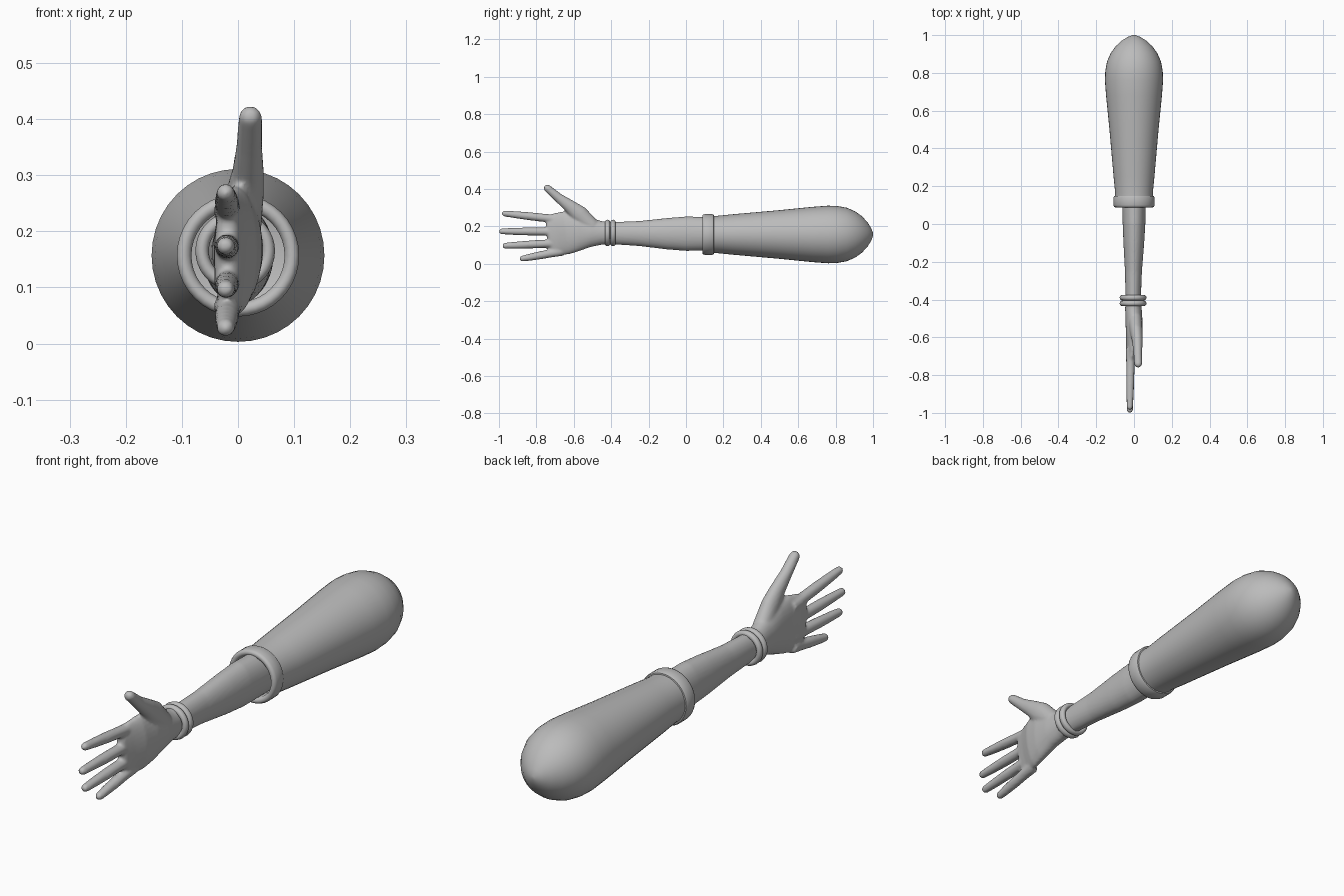
import bpy, bmesh, math
from mathutils import Vector

if "Cube" in bpy.data.objects:
    bpy.data.objects.remove(bpy.data.objects["Cube"], do_unlink=True)

AXIS_Z = 0.157
grey = bpy.data.materials.new("plain grey")
grey.use_nodes = True
colour = (0.5, 0.5, 0.5, 1)
grey.diffuse_color = colour
grey.node_tree.nodes["Principled BSDF"].inputs["Base Color"].default_value = colour


def finish(name, bm, angle=50):
    """Turn a bmesh into a smooth shaded object."""
    bmesh.ops.recalc_face_normals(bm, faces=bm.faces)
    mesh = bpy.data.meshes.new(name)
    bm.to_mesh(mesh)
    bm.free()
    mesh.materials.append(grey)
    ob = bpy.data.objects.new(name, mesh)
    bpy.context.collection.objects.link(ob)
    bpy.ops.object.select_all(action='DESELECT')
    ob.select_set(True)
    bpy.context.view_layer.objects.active = ob
    bpy.ops.object.shade_smooth_by_angle(angle=math.radians(angle))
    return ob


def bridge(bm, a, b):
    for i in range(len(a)):
        j = (i + 1) % len(a)
        bm.faces.new((a[i], a[j], b[j], b[i]))


def lathe(name, profile, sides=40, closed=False):
    """Revolve (y, radius) points about the arm axis."""
    bm = bmesh.new()
    rings = []
    for y, r in profile:
        rings.append([bm.verts.new((r * math.cos(t), y, AXIS_Z + r * math.sin(t)))
                      for t in (2 * math.pi * i / sides for i in range(sides))])
    for a, b in zip(rings, rings[1:]):
        bridge(bm, a, b)
    if closed:
        bridge(bm, rings[-1], rings[0])
    else:
        bm.faces.new(rings[0])
        bm.faces.new(rings[-1])
    return finish(name, bm)


def limb(bm, path, sides=24):
    """Round-tipped tube through (x, y, z, half width, half height) points."""
    pts = [(Vector(p[:3]), p[3], p[4]) for p in path]
    rings = []
    for i, (c, w, h) in enumerate(pts):
        t = pts[min(i + 1, len(pts) - 1)][0] - pts[max(i - 1, 0)][0]
        t.x = 0
        t.normalize()
        rings.append((c, t, w, h))
    c, t, w, h = rings[-1]
    for k in (0.4, 0.8, 1.15, 1.45):
        rings.append((c + t * w * math.sin(k), t, w * math.cos(k), h * math.cos(k)))
    loops = []
    for c, t, w, h in rings:
        n = Vector((0, -t.z, t.y))
        loops.append([bm.verts.new(c + Vector((w * math.cos(a), 0, 0)) + n * h * math.sin(a))
                      for a in (2 * math.pi * i / sides for i in range(sides))])
    for a, b in zip(loops, loops[1:]):
        bridge(bm, a, b)
    bm.faces.new(loops[0])
    bm.faces.new(loops[-1])


# Puffed sleeve with a hollow opening
lathe("sleeve", [(0.25, 0.05), (0.24, 0.084), (0.11, 0.086), (0.11, 0.1), (0.17, 0.1),
                 (0.25, 0.108), (0.5, 0.13), (0.68, 0.148), (0.76, 0.154), (0.81, 0.152),
                 (0.86, 0.143), (0.905, 0.123), (0.94, 0.098), (0.97, 0.066),
                 (0.99, 0.034), (1.0, 0.008)])

# Cuff band
lathe("cuff", [(0.1, 0.083), (0.09, 0.088), (0.087, 0.097), (0.09, 0.105), (0.1, 0.109),
               (0.14, 0.109), (0.148, 0.105), (0.15, 0.095), (0.148, 0.083)], closed=True)

# Twin wrist bangles
for side, y in (("front", -0.42), ("back", -0.39)):
    bm = bmesh.new()
    rows = []
    for i in range(36):
        a = 2 * math.pi * i / 36
        row = []
        for j in range(12):
            b = 2 * math.pi * j / 12
            r = 0.059 + 0.012 * math.cos(b)
            row.append(bm.verts.new((-0.005 + r * math.cos(a), y + 0.014 * math.sin(b),
                                     0.165 + r * math.sin(a))))
        rows.append(row)
    for i in range(36):
        bridge(bm, rows[i - 1], rows[i])
    finish(side + "_bangle", bm)

# Forearm, wrist and palm
bm = bmesh.new()
limb(bm, [(0, 0.2, 0.16, 0.064, 0.088), (0, 0, 0.161, 0.06, 0.092),
          (-0.001, -0.1, 0.161, 0.055, 0.084), (-0.003, -0.25, 0.162, 0.045, 0.067),
          (-0.004, -0.38, 0.164, 0.041, 0.06), (-0.003, -0.45, 0.165, 0.044, 0.063),
          (0, -0.51, 0.167, 0.045, 0.078), (0, -0.58, 0.17, 0.043, 0.105),
          (-0.004, -0.64, 0.166, 0.038, 0.116), (-0.014, -0.69, 0.158, 0.029, 0.114),
          (-0.018, -0.72, 0.153, 0.024, 0.108)], sides=32)

# Thumb
limb(bm, [(0.005, -0.5, 0.2, 0.036, 0.04), (0.012, -0.57, 0.265, 0.034, 0.047),
          (0.018, -0.62, 0.307, 0.028, 0.035), (0.02, -0.68, 0.352, 0.023, 0.025),
          (0.022, -0.74, 0.403, 0.021, 0.02)])

# Fingers: root height, tip reach, tip height
for root, reach, tip in ((0.235, -0.985, 0.269), (0.172, -1.0, 0.174),
                         (0.112, -0.982, 0.097), (0.068, -0.89, 0.028)):
    path = []
    for f, w in ((0, 0.025), (0.3, 0.022), (0.55, 0.0215), (0.8, 0.019), (1, 0.016)):
        end = reach + 0.016
        path.append((-0.018 - 0.004 * f, -0.66 + (end + 0.66) * f,
                     root + (tip - root) * f, w, w))
    limb(bm, path)

arm = finish("arm_and_hand", bm, 70)

# Fuse the hand into one soft skin
skin = arm.modifiers.new("fuse", 'REMESH')
skin.mode = 'VOXEL'
skin.voxel_size = 0.006
skin.use_smooth_shade = True
soft = arm.modifiers.new("soften", 'SMOOTH')
soft.factor = 0.5
soft.iterations = 5
